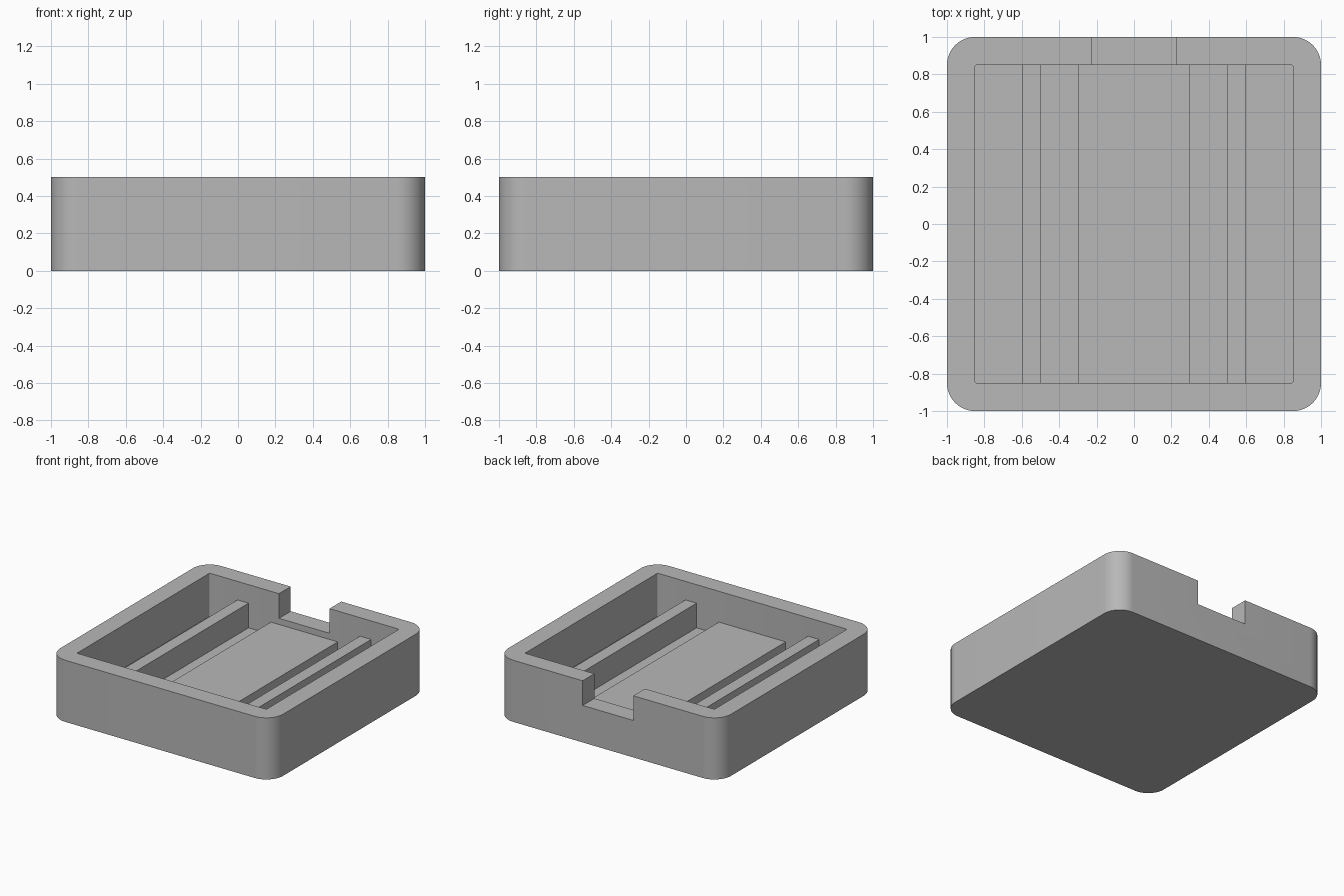
import bpy
import bmesh
import math

cube = bpy.data.objects.get("Cube")
if cube:
    bpy.data.objects.remove(cube, do_unlink=True)

HEIGHT, FLOOR, INNER = 0.5, 0.15, 0.85

grey = bpy.data.materials.new("light grey plastic")
grey.use_nodes = True
colour = (0.48, 0.48, 0.48, 1)
grey.diffuse_color = colour
grey.node_tree.nodes["Principled BSDF"].inputs["Base Color"].default_value = colour


def block(name, x0, x1, y0, y1, z0, z1, radius=0, segments=1):
    """Upright box whose vertical edges can be rounded."""
    bm = bmesh.new()
    bmesh.ops.create_cube(bm, size=1)
    for v in bm.verts:
        v.co.x = x1 if v.co.x > 0 else x0
        v.co.y = y1 if v.co.y > 0 else y0
        v.co.z = z1 if v.co.z > 0 else z0
    if radius:
        upright = [e for e in bm.edges
                   if abs(e.verts[0].co.z - e.verts[1].co.z) > 0.01]
        bmesh.ops.bevel(bm, geom=upright, offset=radius, segments=segments,
                        profile=0.5, affect='EDGES')
    bmesh.ops.recalc_face_normals(bm, faces=bm.faces)
    mesh = bpy.data.meshes.new(name)
    bm.to_mesh(mesh)
    bm.free()
    mesh.materials.append(grey)
    obj = bpy.data.objects.new(name, mesh)
    bpy.context.collection.objects.link(obj)
    return obj


def cut(target, cutter):
    """Subtract the cutter from the target and discard the cutter."""
    mod = target.modifiers.new("cut", 'BOOLEAN')
    mod.operation = 'DIFFERENCE'
    mod.solver = 'EXACT'
    mod.object = cutter
    cutter.hide_render = True
    bpy.context.view_layer.objects.active = target
    bpy.ops.object.modifier_apply(modifier=mod.name)
    bpy.data.objects.remove(cutter, do_unlink=True)


# Tray shell with rounded corners, pocket and rear notch
tray = block("tray", -1, 1, -1, 1, 0, HEIGHT, 0.15, 16)
cut(tray, block("pocket_cutter", -INNER, INNER, -INNER, INNER, FLOOR, 0.7, 0.01, 4))
cut(tray, block("notch_cutter", -0.227, 0.227, 0.7, 1.2, 0.3, 0.7))

# Raised platform down the middle of the floor
block("platform", -0.3, 0.3, -INNER, INNER, FLOOR, 0.25)

# Taller rail on each side of the platform
for side, x in (("left", 0.55), ("right", -0.55)):
    block(side + "_rail", x - 0.05, x + 0.05, -INNER, INNER, FLOOR, 0.35)

# Smooth the rounded corners, keep every other edge sharp
bpy.ops.object.select_all(action='DESELECT')
tray.select_set(True)
bpy.context.view_layer.objects.active = tray
bpy.ops.object.shade_smooth_by_angle(angle=math.radians(30))
